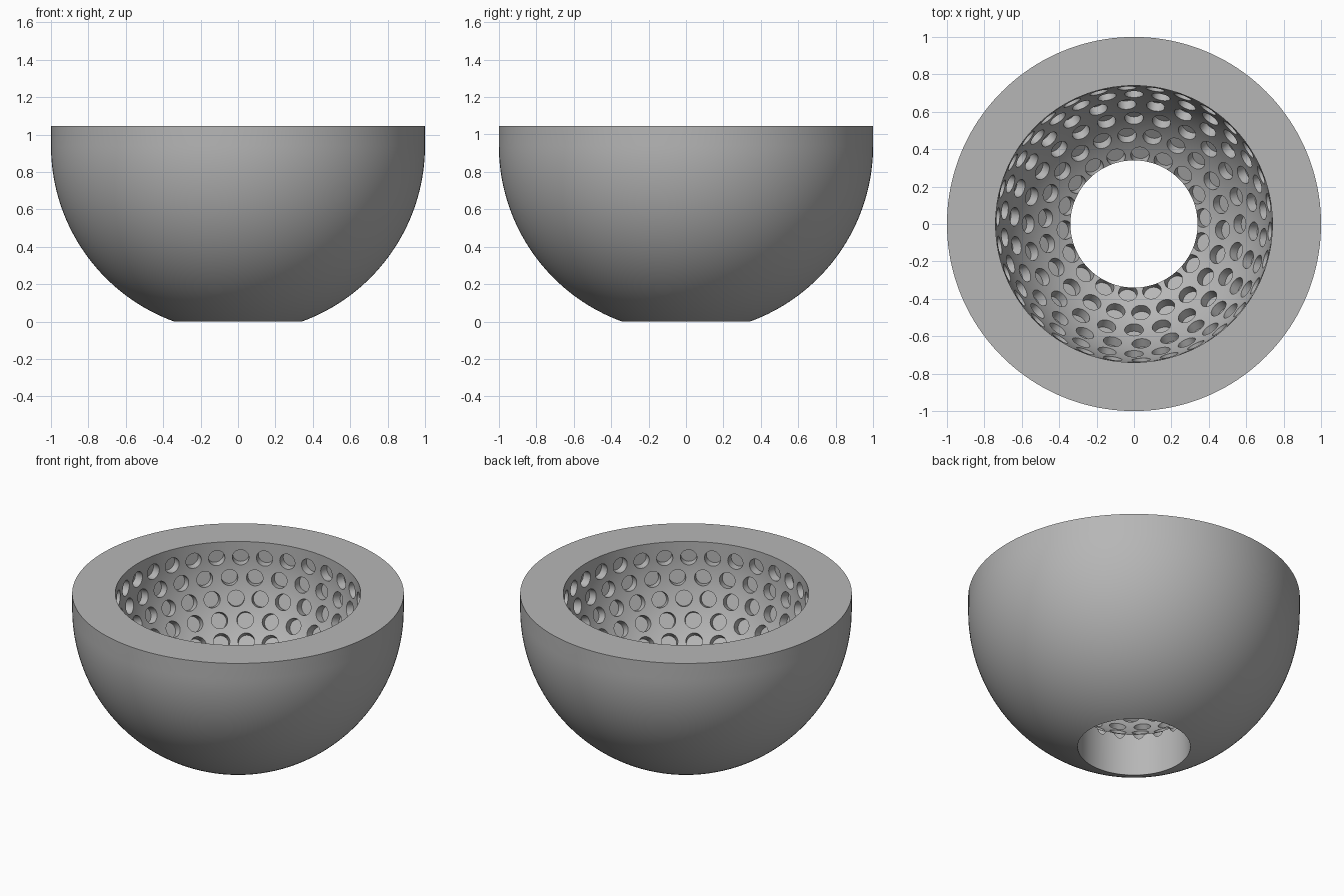
import bpy, bmesh, math
from mathutils import Matrix, Vector

old = bpy.data.objects.get("Cube")
if old:
    bpy.data.objects.remove(old, do_unlink=True)

CENTER_Z, RIM_Z = 0.94, 1.045
OUTER, INNER, DRAIN = 1.0, 0.74, 0.34
HOLE_R, HOLE_DEPTH = 0.05, 0.05
SEGMENTS = 160

grey = bpy.data.materials.new("plain grey")
grey.use_nodes = True
color = (0.47, 0.47, 0.47, 1)
grey.diffuse_color = color
grey.node_tree.nodes["Principled BSDF"].inputs["Base Color"].default_value = color


def make_object(name, bm):
    mesh = bpy.data.meshes.new(name)
    bmesh.ops.recalc_face_normals(bm, faces=bm.faces)
    bm.to_mesh(mesh)
    bm.free()
    mesh.materials.append(grey)
    obj = bpy.data.objects.new(name, mesh)
    bpy.context.collection.objects.link(obj)
    return obj


def arc(radius, steps):
    """Sphere profile from the drain opening up to the equator."""
    start = math.asin(DRAIN / radius)
    angles = [start + (math.pi / 2 - start) * i / steps for i in range(steps + 1)]
    return [(radius * math.sin(a), CENTER_Z - radius * math.cos(a)) for a in angles]


# Bowl: closed wall profile spun around the vertical axis
profile = arc(OUTER, 36) + [(OUTER, RIM_Z), (INNER, RIM_Z)] + arc(INNER, 30)[::-1]
bm = bmesh.new()
rings = []
for k in range(SEGMENTS):
    a = 2 * math.pi * k / SEGMENTS
    rings.append([bm.verts.new((r * math.cos(a), r * math.sin(a), z)) for r, z in profile])
for k, ring in enumerate(rings):
    nxt = rings[(k + 1) % SEGMENTS]
    for i in range(len(profile)):
        j = (i + 1) % len(profile)
        bm.faces.new((ring[i], nxt[i], nxt[j], ring[j]))
bowl = make_object("bowl", bm)

# Dimple rows: angle up from the bottom, hole count, azimuth of one hole
rows = [(30, 18, 5), (40, 22, 94.5), (50, 24, 90), (60, 26, 135),
        (70, 30, 90), (80, 30, 141), (90, 32, 135)]
bm = bmesh.new()
for polar, count, phase in rows:
    p = math.radians(polar)
    for k in range(count):
        a = math.radians(phase) + 2 * math.pi * k / count
        out = Vector((math.sin(p) * math.cos(a), math.sin(p) * math.sin(a), -math.cos(p)))
        turn = out.to_track_quat('Z', 'Y').to_matrix().to_4x4()
        place = Matrix.Translation(Vector((0, 0, CENTER_Z)) + out * INNER)
        bmesh.ops.create_cone(bm, cap_ends=True, segments=28, radius1=HOLE_R,
                              radius2=HOLE_R, depth=2 * HOLE_DEPTH, matrix=place @ turn)
cutter = make_object("dimple_cutter", bm)
cutter.hide_render = True

# Cut the dimples into the inner wall
cut = bowl.modifiers.new("dimples", 'BOOLEAN')
cut.operation = 'DIFFERENCE'
cut.solver = 'EXACT'
cut.object = cutter
bpy.ops.object.select_all(action='DESELECT')
bowl.select_set(True)
bpy.context.view_layer.objects.active = bowl
bpy.ops.object.modifier_apply(modifier=cut.name)
bpy.data.objects.remove(cutter, do_unlink=True)
bpy.ops.object.shade_smooth_by_angle(angle=math.radians(25))
